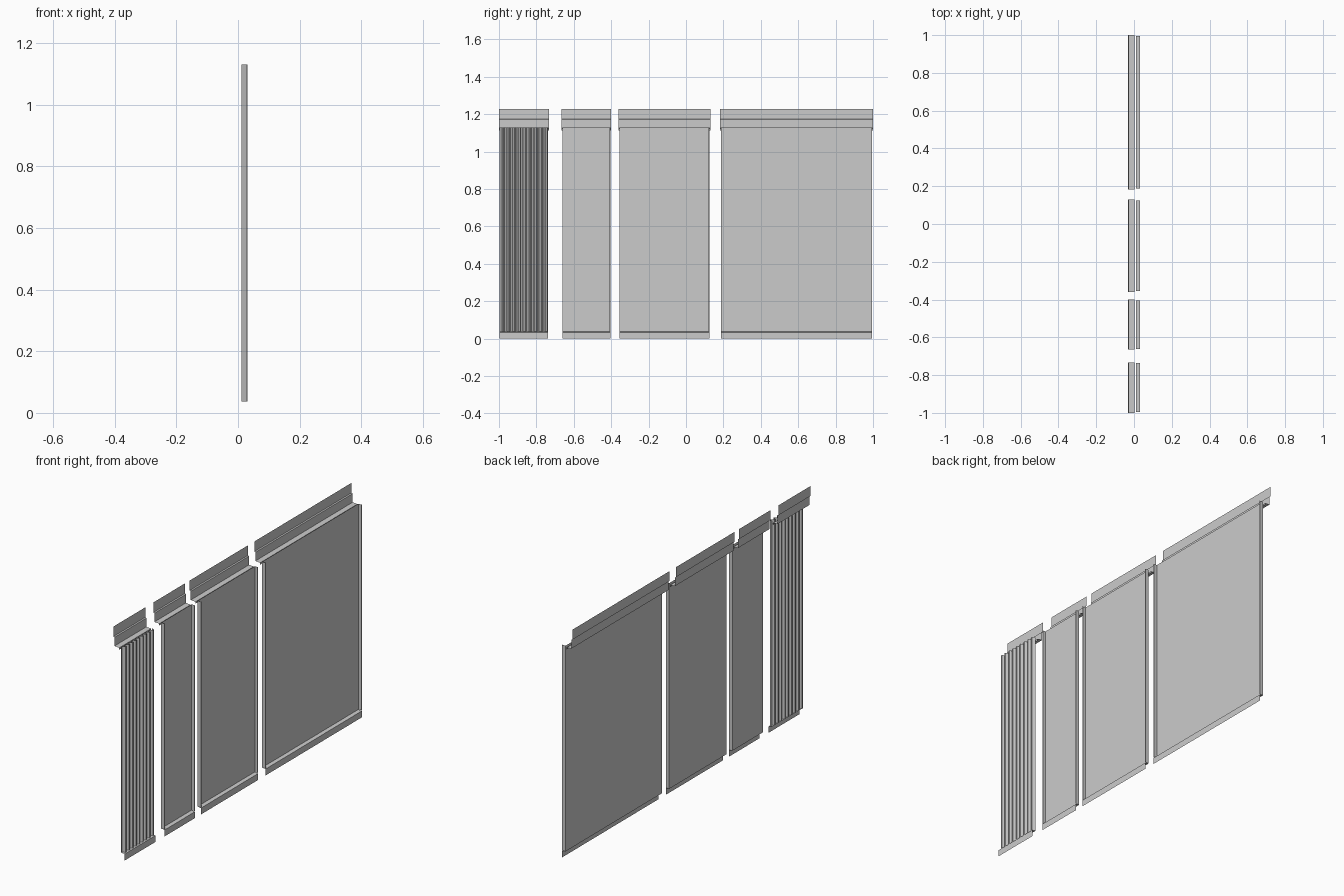
import bpy

if "Cube" in bpy.data.objects:
    bpy.data.objects.remove(bpy.data.objects["Cube"])

X_BACK, X_SHEET, X_FACE = -0.032, 0.011, 0.031
Z_LOW, Z_HIGH = 0.037, 1.13


def sheet(name, profile, axis, start, end):
    """Sweep an open 2D profile along y (profile = x,z) or z (profile = x,y)."""
    verts = []
    for a, b in profile:
        for t in (start, end):
            verts.append((a, t, b) if axis == 'Y' else (a, b, t))
    n = len(profile)
    faces = [(2 * i, 2 * i + 1, 2 * i + 3, 2 * i + 2) for i in range(n - 1)]
    mesh = bpy.data.meshes.new(name)
    mesh.from_pydata(verts, [], faces)
    obj = bpy.data.objects.new(name, mesh)
    bpy.context.collection.objects.link(obj)
    return obj


def flat_profile(y0, y1):
    # pan with side flanges and tiny return lips
    lip = 0.004
    return [(X_FACE, y0 + lip), (X_FACE, y0), (X_SHEET, y0),
            (X_SHEET, y1), (X_FACE, y1), (X_FACE, y1 - lip)]


def ribbed_profile(y0, y1, ribs=9):
    # trapezoid corrugation
    step = (y1 - y0) / ribs
    pts = []
    for i in range(ribs):
        y = y0 + i * step
        pts += [(X_SHEET, y), (X_SHEET, y + 0.25 * step),
                (X_FACE - 0.004, y + 0.5 * step), (X_FACE - 0.004, y + 0.75 * step)]
    return pts + [(X_SHEET, y1)]


# top flashing: nailing strip, step, second strip, ledge, drip lip
flashing = [(X_BACK, 1.228), (X_BACK, 1.175), (X_BACK + 0.006, 1.172),
            (X_BACK + 0.006, 1.126), (0.002, 1.124), (0.002, 1.114)]
# bottom flashing: ledge and skirt
skirt = [(X_SHEET, Z_LOW), (X_FACE, Z_LOW - 0.003), (X_FACE, 0.0)]

bays = [('ribbed', -1.0, -0.732), ('narrow', -0.665, -0.4),
        ('medium', -0.36, 0.13), ('wide', 0.183, 1.0)]
for kind, y0, y1 in bays:
    p0, p1 = y0 + 0.004, y1 - 0.005
    profile = ribbed_profile(p0, p1) if kind == 'ribbed' else flat_profile(p0, p1)
    sheet(kind + '_panel', profile, 'Z', Z_LOW, Z_HIGH)
    sheet(kind + '_top_flashing', flashing, 'Y', y0, y1)
    sheet(kind + '_bottom_skirt', skirt, 'Y', p0, p1)
